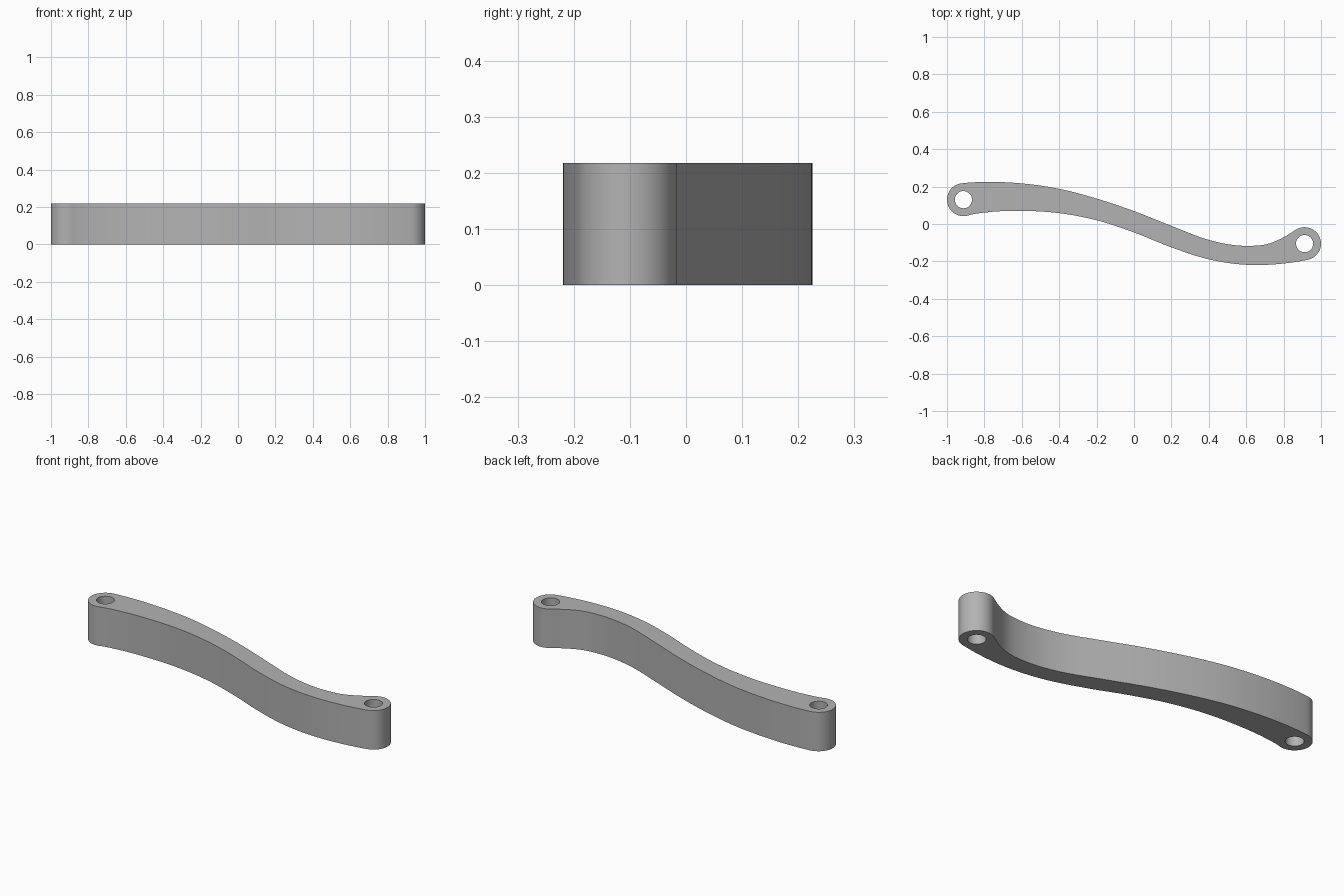
import bpy
import bmesh
from math import sin, cos, tan, radians, pi
from mathutils import Vector

cube = bpy.data.objects.get("Cube")
if cube:
    bpy.data.objects.remove(cube, do_unlink=True)

HEIGHT = 0.218
END_RADIUS, HOLE_RADIUS = 0.088, 0.046
LEFT_PIN, RIGHT_PIN = (0.912, -0.105), (-0.912, 0.13)


def arc(centre, radius, start, end, steps):
    """Points along an arc, angles in degrees."""
    out = []
    for i in range(steps + 1):
        a = radians(start + (end - start) * i / steps)
        out.append((centre[0] + radius * cos(a), centre[1] + radius * sin(a)))
    return out


def smooth_edge(pts, slope_in, slope_out, steps=8):
    """Smooth curve y(x) through pts, without its two end points."""
    last = len(pts) - 1
    slopes = [slope_in]
    for i in range(1, last):
        (xa, ya), (xb, yb), (xc, yc) = pts[i - 1:i + 2]
        h, k = xb - xa, xc - xb
        slopes.append(((yb - ya) / h * k + (yc - yb) / k * h) / (h + k))
    slopes.append(slope_out)
    out = []
    for i in range(last):
        (xa, ya), (xb, yb) = pts[i:i + 2]
        h = xb - xa
        for s in range(steps):
            t = s / steps
            u = 1 - t
            y = (ya * (1 + 2 * t) * u * u + yb * (3 - 2 * t) * t * t
                 + h * (slopes[i] * t * u * u - slopes[i + 1] * t * t * u))
            out.append((xa + h * t, y))
    return out[1:]


# Rounded ends, and the two long S-shaped edges that join them
right_end = arc(RIGHT_PIN, END_RADIUS, 97, 287, 24)
left_end = arc(LEFT_PIN, END_RADIUS, -79, 122, 24)
front_edge = smooth_edge(
    [right_end[-1], (-0.78, 0.063), (-0.6, 0.07), (-0.4, 0.058), (-0.2, 0.02),
     (0, -0.045), (0.2, -0.125), (0.4, -0.189), (0.6, -0.218), (0.75, -0.216),
     left_end[0]], tan(radians(17)), tan(radians(11)))
back_edge = smooth_edge(
    [left_end[-1], (0.8, -0.071), (0.72, -0.105), (0.62, -0.117), (0.5, -0.108),
     (0.4, -0.085), (0.2, -0.01), (0, 0.069), (-0.2, 0.136), (-0.4, 0.188),
     (-0.6, 0.217), (-0.78, 0.225), right_end[0]],
    tan(radians(32)), tan(radians(7)))

outline = right_end + front_edge + left_end + back_edge
holes = [arc(c, HOLE_RADIUS, 0, 360, 32)[:-1] for c in (LEFT_PIN, RIGHT_PIN)]

# Fill the flat profile with its pin holes, then raise it to full height
bm = bmesh.new()
edges = []
for loop in [outline] + holes:
    verts = [bm.verts.new((x, y, 0)) for x, y in loop]
    edges += [bm.edges.new((v, verts[i - 1])) for i, v in enumerate(verts)]
bmesh.ops.triangle_fill(bm, edges=edges, use_beauty=True, normal=Vector((0, 0, 1)))
raised = bmesh.ops.extrude_face_region(bm, geom=bm.faces[:], use_keep_orig=True)
top = [g for g in raised["geom"] if isinstance(g, bmesh.types.BMVert)]
bmesh.ops.translate(bm, verts=top, vec=(0, 0, HEIGHT))
bmesh.ops.recalc_face_normals(bm, faces=bm.faces[:])

mesh = bpy.data.meshes.new("curved_handle")
bm.to_mesh(mesh)
bm.free()
handle = bpy.data.objects.new("curved_handle", mesh)
bpy.context.collection.objects.link(handle)

# One plain grey
grey = bpy.data.materials.new("plain_grey")
grey.use_nodes = True
colour = (0.45, 0.45, 0.45, 1)
grey.diffuse_color = colour
grey.node_tree.nodes["Principled BSDF"].inputs["Base Color"].default_value = colour
mesh.materials.append(grey)

# Smooth walls with crisp rims
bpy.ops.object.select_all(action="DESELECT")
handle.select_set(True)
bpy.context.view_layer.objects.active = handle
bpy.ops.object.shade_smooth_by_angle(angle=radians(30))
